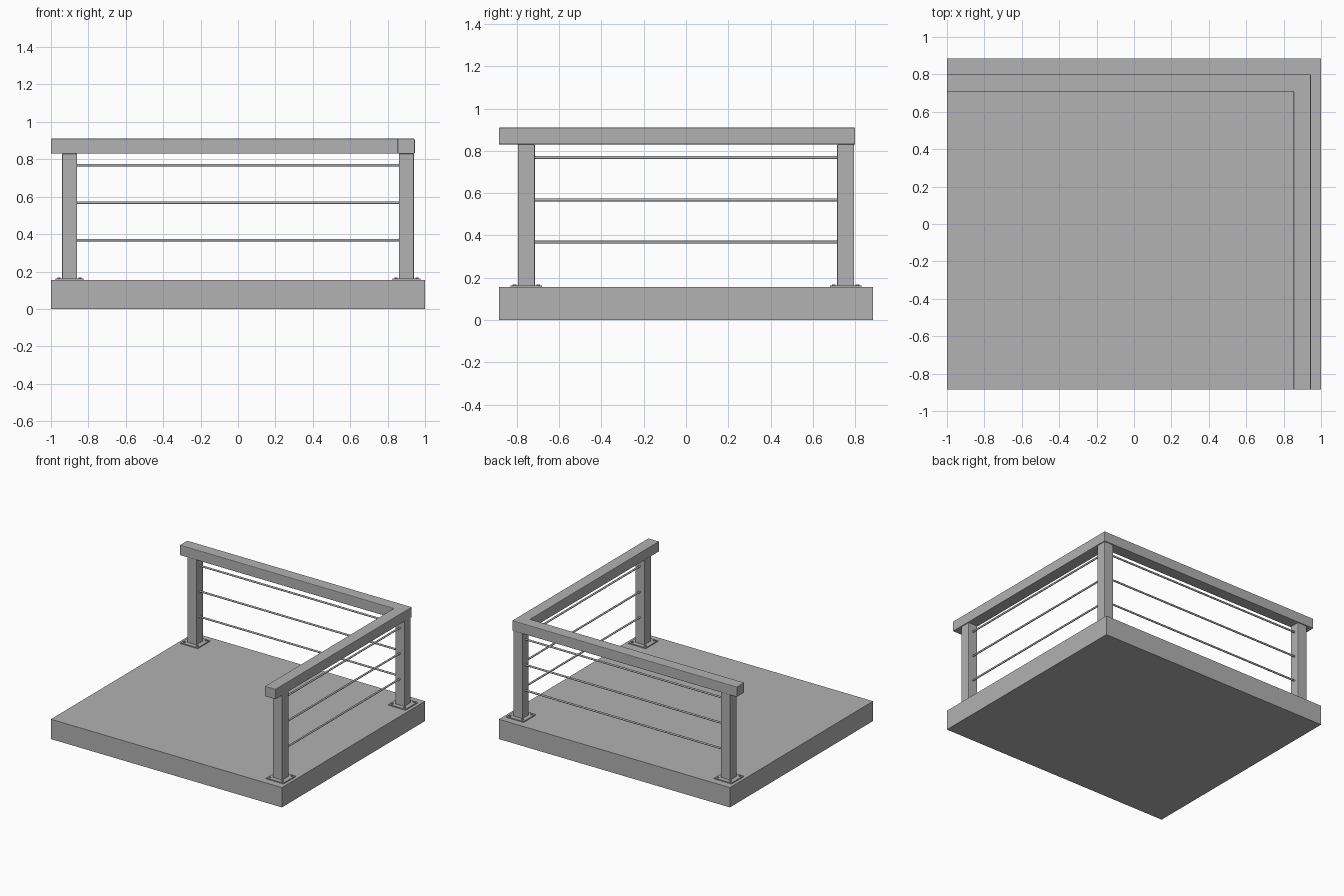
import bpy, bmesh, math
from mathutils import Vector

cube = bpy.data.objects.get("Cube")
if cube:
    bpy.data.objects.remove(cube, do_unlink=True)

grey = bpy.data.materials.new("plain grey")
grey.use_nodes = True
COLOUR = (0.445, 0.445, 0.445, 1)
grey.diffuse_color = COLOUR
grey.node_tree.nodes["Principled BSDF"].inputs["Base Color"].default_value = COLOUR

SLAB_TOP = 0.155
RAIL_BOTTOM, RAIL_TOP = 0.83, 0.91
POST_X, POST_Y = 0.9, 0.755


def prism(name, outline, z0, z1, bevel=0):
    """Extrude a flat outline from z0 up to z1."""
    bm = bmesh.new()
    face = bm.faces.new([bm.verts.new((x, y, z0)) for x, y in outline])
    top = bmesh.ops.extrude_face_region(bm, geom=[face])["geom"]
    bmesh.ops.translate(bm, vec=(0, 0, z1 - z0),
                        verts=[g for g in top if isinstance(g, bmesh.types.BMVert)])
    bmesh.ops.recalc_face_normals(bm, faces=bm.faces)
    mesh = bpy.data.meshes.new(name)
    bm.to_mesh(mesh)
    bm.free()
    mesh.materials.append(grey)
    obj = bpy.data.objects.new(name, mesh)
    bpy.context.collection.objects.link(obj)
    if bevel:
        mod = obj.modifiers.new("soft edges", 'BEVEL')
        mod.width, mod.segments = bevel, 2
    return obj


def box(name, cx, cy, wx, wy, z0, z1, bevel=0):
    x, y = wx / 2, wy / 2
    outline = [(cx - x, cy - y), (cx + x, cy - y), (cx + x, cy + y), (cx - x, cy + y)]
    return prism(name, outline, z0, z1, bevel)


def rod(name, start, end, radius, sides=16):
    """Round bar between two points."""
    a, b = Vector(start), Vector(end)
    bpy.ops.mesh.primitive_cylinder_add(vertices=sides, radius=radius,
                                        depth=(b - a).length, location=(a + b) / 2)
    obj = bpy.context.object
    obj.name = name
    obj.rotation_euler = (b - a).to_track_quat('Z', 'Y').to_euler()
    obj.data.materials.append(grey)
    bpy.ops.object.shade_smooth_by_angle(angle=math.radians(40))
    return obj


# Deck slab
box("deck_slab", 0, 0, 2.0, 1.77, 0, SLAB_TOP)

# Posts with bolted base plates
posts = {"back_right": (-POST_X, POST_Y), "back_left": (POST_X, POST_Y),
         "front_left": (POST_X, -POST_Y)}
for place, (x, y) in posts.items():
    box(place + "_post", x, y, 0.08, 0.08, SLAB_TOP, RAIL_BOTTOM, 0.003)
    box(place + "_base_plate", x, y, 0.15, 0.15, SLAB_TOP, SLAB_TOP + 0.008)
    for i, (sx, sy) in enumerate([(-1, -1), (1, -1), (1, 1), (-1, 1)]):
        bx, by = x + sx * 0.056, y + sy * 0.056
        rod(f"{place}_bolt_{i + 1}", (bx, by, SLAB_TOP), (bx, by, SLAB_TOP + 0.014), 0.009, 6)

# L-shaped handrail
prism("handrail", [(-1, 0.708), (0.853, 0.708), (0.853, -0.885), (0.945, -0.885),
                   (0.945, 0.8), (-1, 0.8)], RAIL_BOTTOM, RAIL_TOP, 0.004)

# Horizontal infill bars on both sides
for i, z in enumerate((0.368, 0.568, 0.768)):
    rod(f"back_bar_{i + 1}", (-POST_X, POST_Y, z), (POST_X, POST_Y, z), 0.007)
    rod(f"left_bar_{i + 1}", (POST_X, -POST_Y, z), (POST_X, POST_Y, z), 0.007)
